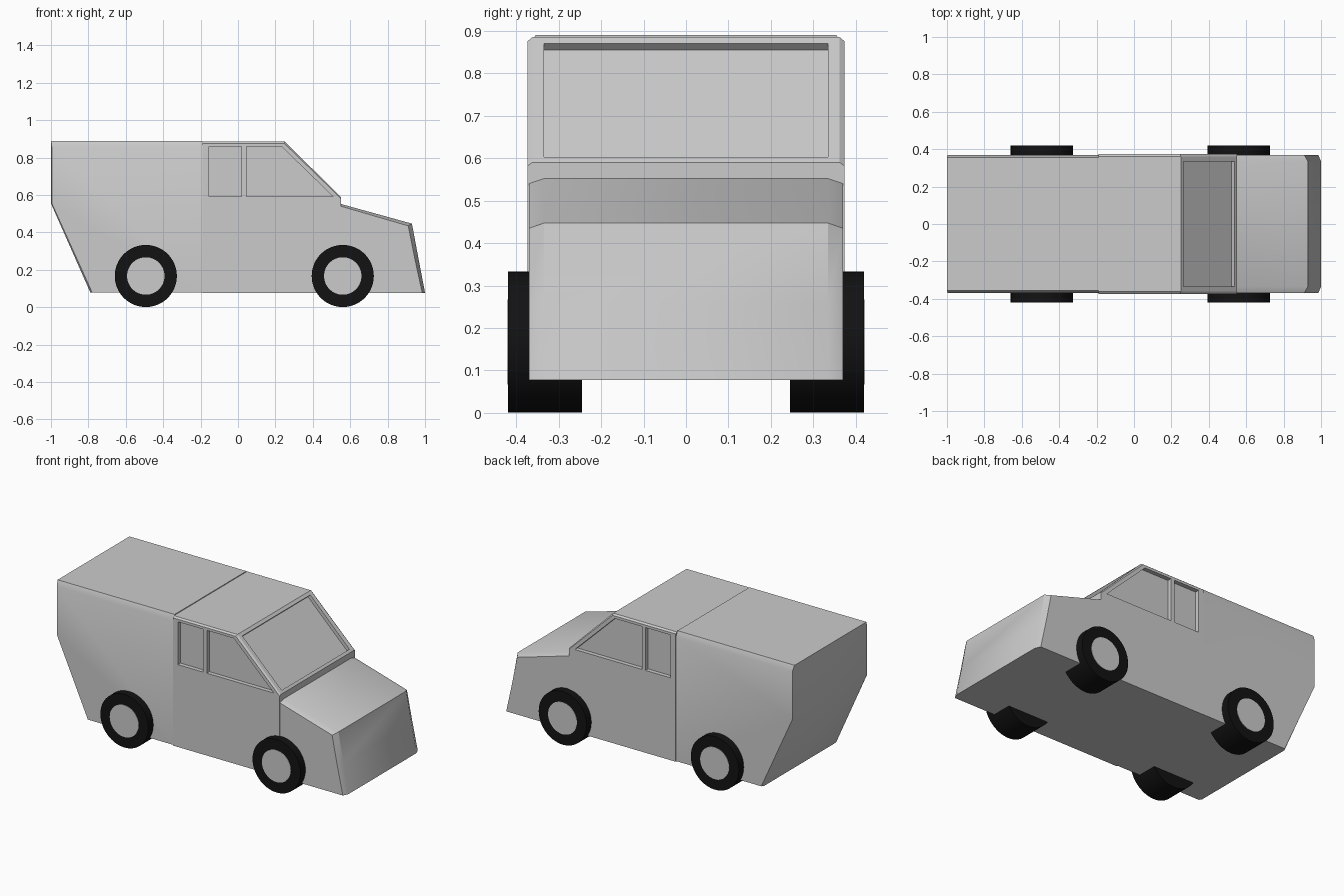
import bpy, bmesh, math
from mathutils import Matrix

if "Cube" in bpy.data.objects:
    bpy.data.objects.remove(bpy.data.objects["Cube"])


def smooth(obj, angle=30):
    bpy.ops.object.select_all(action='DESELECT')
    obj.select_set(True)
    bpy.context.view_layer.objects.active = obj
    bpy.ops.object.shade_smooth_by_angle(angle=math.radians(angle))


def finish(name, bm):
    bmesh.ops.recalc_face_normals(bm, faces=bm.faces[:])
    me = bpy.data.meshes.new(name)
    bm.to_mesh(me)
    bm.free()
    obj = bpy.data.objects.new(name, me)
    bpy.context.collection.objects.link(obj)
    return obj


def loft(name, levels):
    """Join matching (x, z) side profiles placed at successive y levels."""
    bm = bmesh.new()
    rings = [[bm.verts.new((x, y, z)) for x, z in prof] for y, prof in levels]
    n = len(rings[0])
    for a, b in zip(rings, rings[1:]):
        for i in range(n):
            j = (i + 1) % n
            bm.faces.new((a[i], a[j], b[j], b[i]))
    bm.faces.new(rings[0])
    bm.faces.new(rings[-1])
    return finish(name, bm)


def shell(name, full, side, w_full, w_side):
    """Body section: full profile in the middle, trimmed profile on both flanks."""
    return loft(name, [(-w_side, side), (-w_full, full), (w_full, full), (w_side, side)])


def cut(target, cutter):
    cutter.hide_render = True
    m = target.modifiers.new("recess", 'BOOLEAN')
    m.operation, m.solver, m.object = 'DIFFERENCE', 'EXACT', cutter
    bpy.context.view_layer.objects.active = target
    bpy.ops.object.modifier_apply(modifier=m.name)
    bpy.data.objects.remove(cutter)


# Rear cargo box with the undercut tail
rear = shell("cargo_box",
             [(-.79, .08), (-.19, .08), (-.19, .89), (-1, .89), (-1, .555)],
             [(-.78, .08), (-.19, .08), (-.19, .855), (-.995, .855), (-.995, .555)],
             .355, .37)

# Cab
cab = shell("cab",
            [(-.19, .077), (.55, .077), (.55, .59), (.25, .885), (-.19, .885)],
            [(-.19, .077), (.55, .077), (.55, .582), (.247, .876), (-.19, .876)],
            .362, .373)

# Recessed side windows
panes = {"small_window": [(-.155, .592), (.02, .592), (.02, .86), (-.155, .86)],
         "door_window": [(.045, .592), (.508, .592), (.232, .86), (.045, .86)]}
for s in (-1, 1):
    for name, prof in panes.items():
        cut(cab, loft(name, [(s * .347, prof), (s * .5, prof)]))

# Recessed windscreen
nx, nz = .70, .71
a, b = (.265, .870), (.537, .603)
prof = [(p[0] + nx * k, p[1] + nz * k) for p, k in ((a, -.022), (b, -.022), (b, .1), (a, .1))]
cut(cab, loft("windscreen", [(-.335, prof), (.335, prof)]))

# Bonnet and nose with chamfered flanks
nose = shell("bonnet",
             [(.55, .077), (1, .077), (.965, .26), (.93, .447), (.55, .552)],
             [(.55, .077), (.985, .077), (.945, .26), (.91, .435), (.55, .54)],
             .335, .37)
for o in (rear, cab, nose):
    smooth(o)

# Wheels: black tyre cylinders with plain grey hub discs
black = bpy.data.materials.new("tyre_black")
black.diffuse_color = (.006, .006, .006, 1)
black.use_nodes = True
black.node_tree.nodes["Principled BSDF"].inputs["Base Color"].default_value = black.diffuse_color


def cylinder(name, x, y, z, r, depth):
    bm = bmesh.new()
    bmesh.ops.create_cone(bm, cap_ends=True, segments=64, radius1=r, radius2=r, depth=depth,
                          matrix=Matrix.Translation((x, y, z)) @ Matrix.Rotation(math.pi / 2, 4, 'X'))
    obj = finish(name, bm)
    smooth(obj)
    return obj


for end, x in (("rear", -.493), ("front", .56)):
    for side, s in (("right", -1), ("left", 1)):
        tyre = cylinder(f"{end}_{side}_tyre", x, s * .332, .167, .166, .174)
        tyre.data.materials.append(black)
        cylinder(f"{end}_{side}_hub", x, s * .417, .167, .1, .008)
